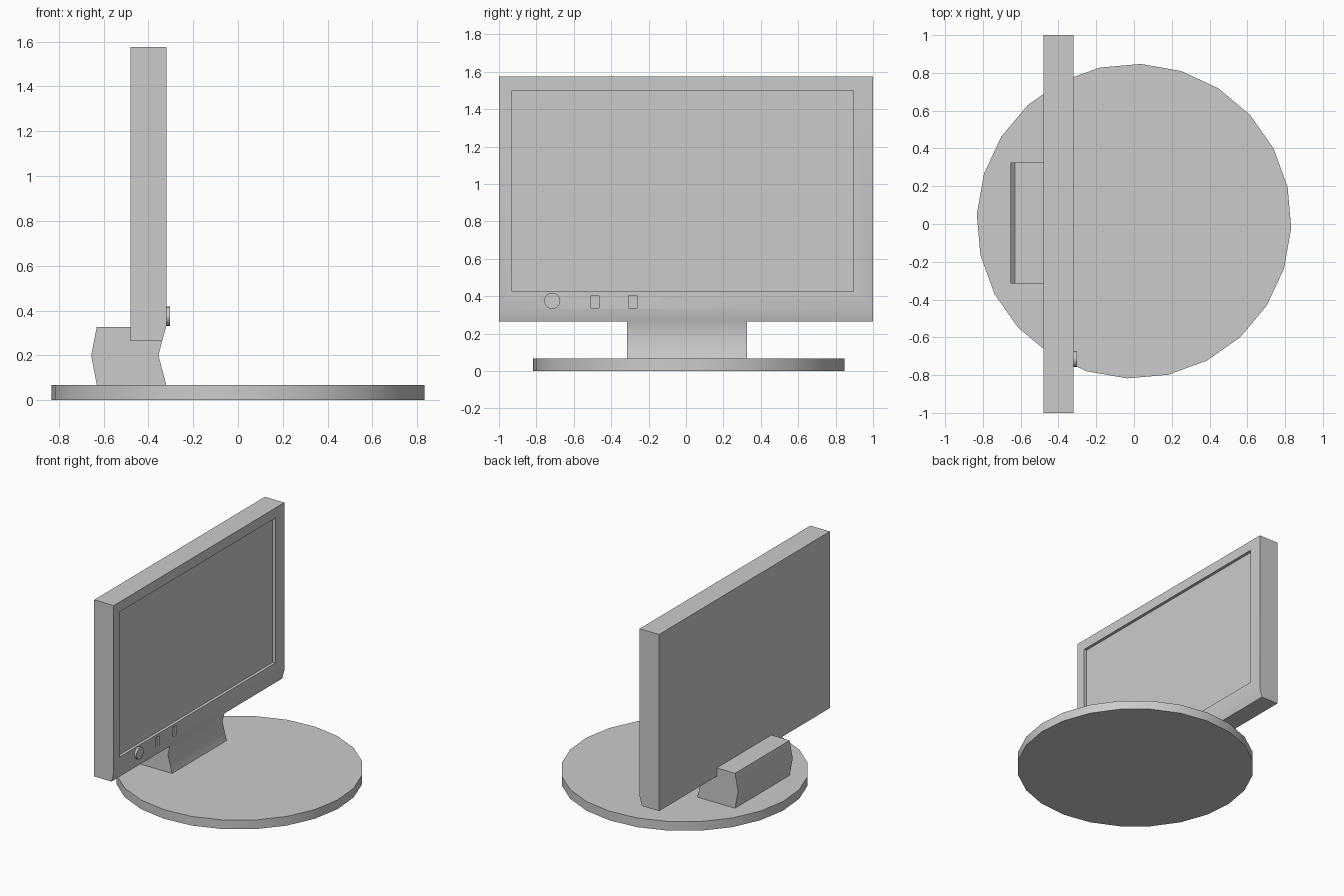
import bpy, bmesh, math
from mathutils import Matrix

if "Cube" in bpy.data.objects:
    bpy.data.objects.remove(bpy.data.objects["Cube"])

grey = bpy.data.materials.new("light_grey")
grey.diffuse_color = (0.6, 0.6, 0.6, 1)
grey.use_nodes = True
grey.node_tree.nodes["Principled BSDF"].inputs["Base Color"].default_value = grey.diffuse_color


def add_object(name, bm):
    bmesh.ops.recalc_face_normals(bm, faces=bm.faces)
    mesh = bpy.data.meshes.new(name)
    bm.to_mesh(mesh)
    bm.free()
    mesh.materials.append(grey)
    obj = bpy.data.objects.new(name, mesh)
    bpy.context.collection.objects.link(obj)
    return obj


def extrude_profile(name, points, y0, y1):
    """Extrude a closed (x, z) profile along y."""
    bm = bmesh.new()
    face = bm.faces.new([bm.verts.new((x, y0, z)) for x, z in points])
    new = bmesh.ops.extrude_face_region(bm, geom=[face])["geom"]
    verts = [g for g in new if isinstance(g, bmesh.types.BMVert)]
    bmesh.ops.translate(bm, verts=verts, vec=(0, y1 - y0, 0))
    return add_object(name, bm)


def cylinder(name, sides, radius, depth, matrix):
    bm = bmesh.new()
    bmesh.ops.create_cone(bm, cap_ends=True, segments=sides, radius1=radius,
                          radius2=radius, depth=depth, matrix=matrix)
    return add_object(name, bm)


def smooth(obj):
    bpy.ops.object.select_all(action='DESELECT')
    obj.select_set(True)
    bpy.context.view_layer.objects.active = obj
    bpy.ops.object.shade_smooth_by_angle(angle=math.radians(35))


FRONT, BACK = -0.32, -0.48

# Round base plate
base = cylinder("base", 24, 0.833, 0.068,
                Matrix.Translation((0, 0.015, 0.034)) @
                Matrix.Rotation(math.radians(-2.5), 4, 'Z'))

# Waisted stand that wraps under and behind the panel
stand = extrude_profile("stand", [
    (-0.63, 0.068), (FRONT, 0.068), (-0.355, 0.2), (-0.338, 0.265),
    (BACK, 0.265), (BACK, 0.327), (-0.63, 0.327), (-0.655, 0.2)], -0.315, 0.325)

# Panel housing with a bevelled lower front edge
housing = extrude_profile("housing", [
    (BACK, 0.265), (-0.338, 0.265), (FRONT, 0.33), (FRONT, 1.575),
    (BACK, 1.575)], -1, 1)

# Recesses: screen and two buttons (y0, y1, z0, z1, depth)
recesses = [(-0.93, 0.895, 0.425, 1.5, 0.022),
            (-0.508, -0.464, 0.336, 0.405, 0.012),
            (-0.308, -0.263, 0.336, 0.405, 0.012)]
bpy.context.view_layer.objects.active = housing
for y0, y1, z0, z1, depth in recesses:
    x0, x1 = FRONT - depth, FRONT + 0.05
    cutter = extrude_profile("recess_cutter", [
        (x0, z0), (x1, z0), (x1, z1), (x0, z1)], y0, y1)
    cutter.hide_render = True
    mod = housing.modifiers.new("recess", 'BOOLEAN')
    mod.operation, mod.solver, mod.object = 'DIFFERENCE', 'EXACT', cutter
    bpy.ops.object.modifier_apply(modifier=mod.name)
    bpy.data.objects.remove(cutter)

# Round control knob
knob = cylinder("knob", 16, 0.043, 0.024,
                Matrix.Translation((-0.315, -0.715, 0.375)) @
                Matrix.Rotation(math.pi / 2, 4, 'Y'))

for part in (base, stand, housing, knob):
    smooth(part)
